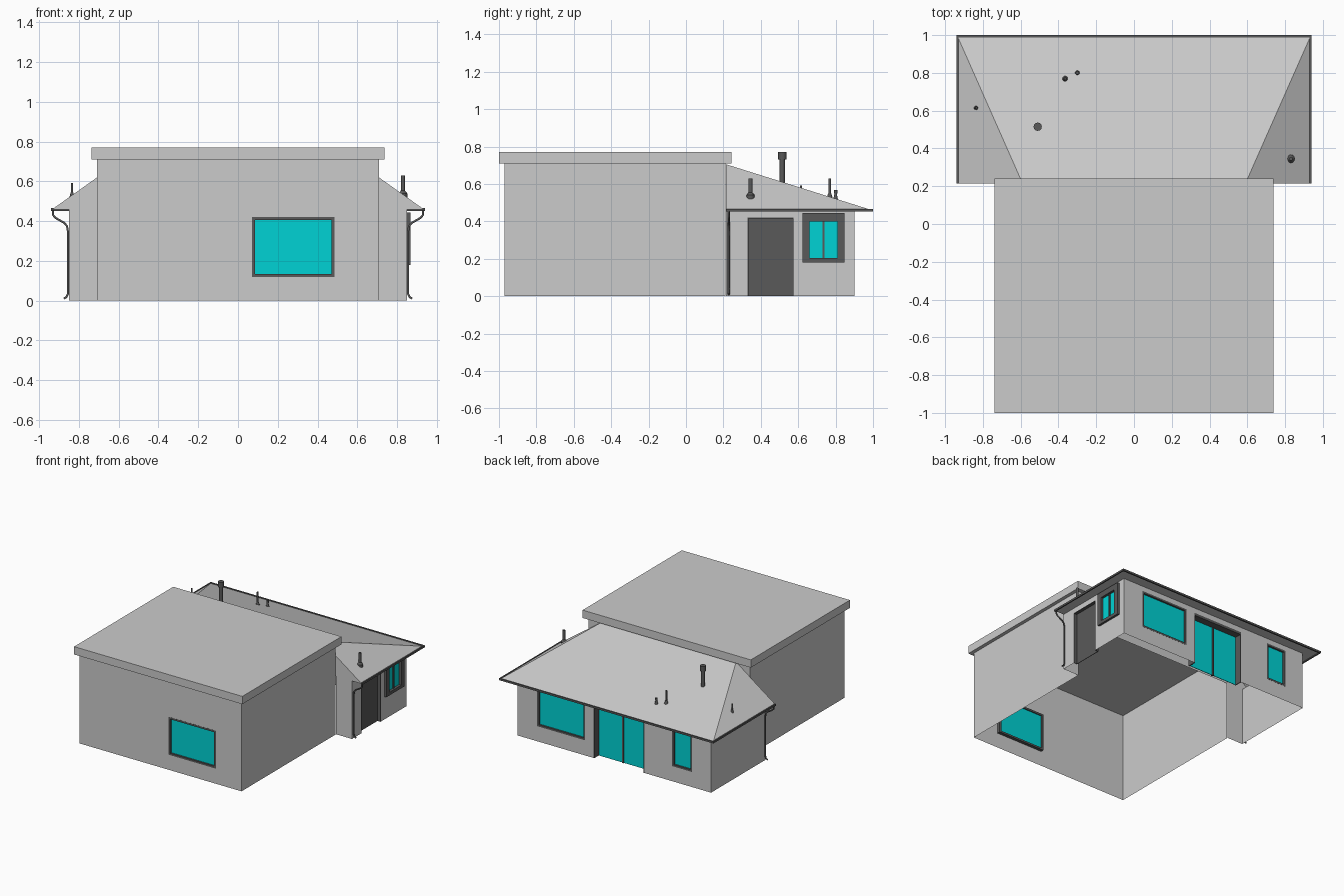
import bpy, bmesh
from math import pi
from mathutils import Matrix, Vector

if "Cube" in bpy.data.objects:
    bpy.data.objects.remove(bpy.data.objects["Cube"])


def material(name, rgb):
    m = bpy.data.materials.new(name)
    m.diffuse_color = (*rgb, 1)
    m.use_nodes = True
    m.node_tree.nodes["Principled BSDF"].inputs["Base Color"].default_value = m.diffuse_color
    return m


DARK = material("dark_trim", (0.1, 0.1, 0.1))
CYAN = material("cyan_glass", (0.0, 0.65, 0.66))
GREY = material("grey_wall", (0.57, 0.57, 0.57))


def finish(name, bm, mat=GREY, matrix=None):
    me = bpy.data.meshes.new(name)
    bm.to_mesh(me)
    bm.free()
    ob = bpy.data.objects.new(name, me)
    bpy.context.collection.objects.link(ob)
    me.materials.append(mat)
    if matrix:
        ob.matrix_world = matrix
    return ob


def add_box(bm, x0, x1, y0, y1, z0, z1):
    m = Matrix.Translation(((x0 + x1) / 2, (y0 + y1) / 2, (z0 + z1) / 2))
    bmesh.ops.create_cube(bm, size=1, matrix=m @ Matrix.Diagonal((x1 - x0, y1 - y0, z1 - z0, 1)))


def box(name, *dims, mat=GREY):
    bm = bmesh.new()
    add_box(bm, *dims)
    return finish(name, bm, mat)


def frame_at(x, y, turns):
    # wall space: x along the wall, -y outward, z up
    return Matrix.Translation((x, y, 0)) @ Matrix.Rotation(turns * pi / 2, 4, 'Z')


def wall(name, place, length, height, holes=()):
    # thin wall sheet with rectangular openings (u0, u1, z0, z1)
    us = sorted({0, length, *[v for h in holes for v in h[:2]]})
    zs = sorted({0, height, *[v for h in holes for v in h[2:]]})
    bm = bmesh.new()
    for a, b in zip(us, us[1:]):
        for c, d in zip(zs, zs[1:]):
            u, z = (a + b) / 2, (c + d) / 2
            if not any(h[0] < u < h[1] and h[2] < z < h[3] for h in holes):
                bm.faces.new([bm.verts.new(p) for p in ((a, 0, c), (b, 0, c), (b, 0, d), (a, 0, d))])
    bmesh.ops.remove_doubles(bm, verts=bm.verts, dist=1e-5)
    finish(name, bm, matrix=place)


def opening(name, place, hole, side, bottom, top, out, depth, pane_y, mullion=False, pane=CYAN):
    # frame ring, optional centre bar, and the pane set inside it
    u0, u1, z0, z1 = hole
    bm = bmesh.new()
    add_box(bm, u0, u0 + side, -out, depth, z0, z1)
    add_box(bm, u1 - side, u1, -out, depth, z0, z1)
    add_box(bm, u0 + side, u1 - side, -out, depth, z1 - top, z1)
    if bottom:
        add_box(bm, u0 + side, u1 - side, -out, depth, z0, z0 + bottom)
    if mullion:
        c = (u0 + u1) / 2
        add_box(bm, c - .006, c + .006, pane_y - .01, pane_y + .01, z0 + bottom, z1 - top)
    finish(name + "_frame", bm, DARK, place)
    bm = bmesh.new()
    add_box(bm, u0 + side, u1 - side, pane_y - .002, pane_y + .002, z0 + bottom, z1 - top)
    finish(name + "_pane", bm, pane, place)


# main block: walls and flat roof slab
front = frame_at(-.71, -.97, 0)
front_hole = (.78, 1.195, .12, .42)
wall("main_front_wall", front, 1.42, .71, [front_hole])
opening("front_window", front, front_hole, .015, .015, .015, .001, .025, .015)
wall("main_right_wall", frame_at(.71, -.97, 1), 1.18, .71)
wall("main_left_wall", frame_at(-.71, .21, -1), 1.18, .71)
wall("main_upper_back_wall", frame_at(.71, .21, 2) @ Matrix.Translation((0, 0, .46)), 1.42, .25)
box("flat_roof", -.738, .738, -1, .242, .71, .772)

# rear block: side walls, short front returns, back wall
right = frame_at(.85, .215, 1)
door_hole = (.115, .36, 0, .42)
side_hole = (.407, .632, .18, .445)
wall("rear_right_wall", right, .685, .46, [door_hole, side_hole])
opening("side_door", right, door_hole, .004, 0, .004, 0, .03, .028, pane=DARK)
opening("side_window", right, side_hole, .038, .025, .045, .017, .02, .005, True)
wall("rear_left_wall", frame_at(-.85, .90, -1), .685, .46)
for name, x in (("right_return_wall", .71), ("left_return_wall", -.85)):
    wall(name, frame_at(x, .215, 0), .14, .46)

back = frame_at(.85, .90, 2)
big_hole, patio_hole, small_hole = (.175, .595, .12, .42), (.67, 1.115, 0, .42), (1.36, 1.535, .12, .42)
wall("rear_back_wall", back, 1.7, .46, [big_hole, patio_hole, small_hole])
opening("back_window", back, big_hole, .015, .015, .015, .001, .025, .015)
opening("patio_door", back, patio_hole, .006, 0, .02, 0, .065, .058, True)
opening("small_back_window", back, small_hole, .015, .015, .015, .001, .025, .015)

# hipped lean-to roof with a soffit under the eaves and front gable triangles
bm = bmesh.new()
a, b, c, d, e, f = [bm.verts.new(p) for p in (
    (-.935, .215, .46), (.935, .215, .46), (.935, .995, .46), (-.935, .995, .46),
    (-.59, .215, .705), (.59, .215, .705))]
i, j, k, l, m, n = [bm.verts.new(p) for p in (
    (-.85, .215, .46), (.85, .215, .46), (.85, .90, .46), (-.85, .90, .46),
    (-.59, .215, .46), (.59, .215, .46))]
for loop in ((b, c, f), (c, d, e, f), (d, a, e), (a, i, l, d), (d, l, k, c), (c, k, j, b),
             (a, i, m, e), (b, j, n, f)):
    bm.faces.new(loop)
finish("hipped_roof", bm)

# gutters
box("back_gutter", -.94, .94, .988, 1, .452, .467, mat=DARK)
for name, s in (("right", 1), ("left", -1)):
    x0, x1 = sorted((s * .93, s * .94))
    box(name + "_gutter", x0, x1, .215, .988, .452, .467, mat=DARK)

    # downpipes
    cu = bpy.data.curves.new(name + "_downpipe", 'CURVE')
    cu.dimensions = '3D'
    cu.bevel_depth = .006
    cu.bevel_resolution = 1
    cu.use_fill_caps = True
    path = [(.932, .455), (.93, .43), (.915, .415), (.875, .392), (.86, .375),
            (.856, .35), (.856, .035), (.862, .02), (.876, .01)]
    sp = cu.splines.new('POLY')
    sp.points.add(len(path) - 1)
    for p, (x, z) in zip(sp.points, path):
        p.co = (s * x, .228, z, 1)
    cu.materials.append(DARK)
    bpy.context.collection.objects.link(bpy.data.objects.new(name + "_downpipe", cu))


# roof vents: stacked (radius bottom, radius top, z bottom, z top) sections
def vent(name, x, y, sections):
    bm = bmesh.new()
    for r0, r1, z0, z1 in sections:
        bmesh.ops.create_cone(bm, cap_ends=True, segments=12, radius1=r0, radius2=r1, depth=z1 - z0,
                              matrix=Matrix.Translation((x, y, (z0 + z1) / 2)))
    finish(name, bm, DARK)


vent("chimney_flue", -.51, .515, [(.015, .015, .59, .73), (.022, .022, .73, .772)])
vent("tall_vent", -.365, .768, [(.018, .008, .52, .55), (.007, .007, .55, .63)])
vent("short_vent", -.30, .80, [(.014, .006, .51, .55), (.009, .009, .55, .567)])
vent("left_vent", -.835, .615, [(.013, .007, .52, .545), (.006, .006, .545, .592)])
vent("right_vent", .83, .345, [(.022, .022, .515, .54), (.022, .01, .54, .555), (.01, .01, .555, .63)])
